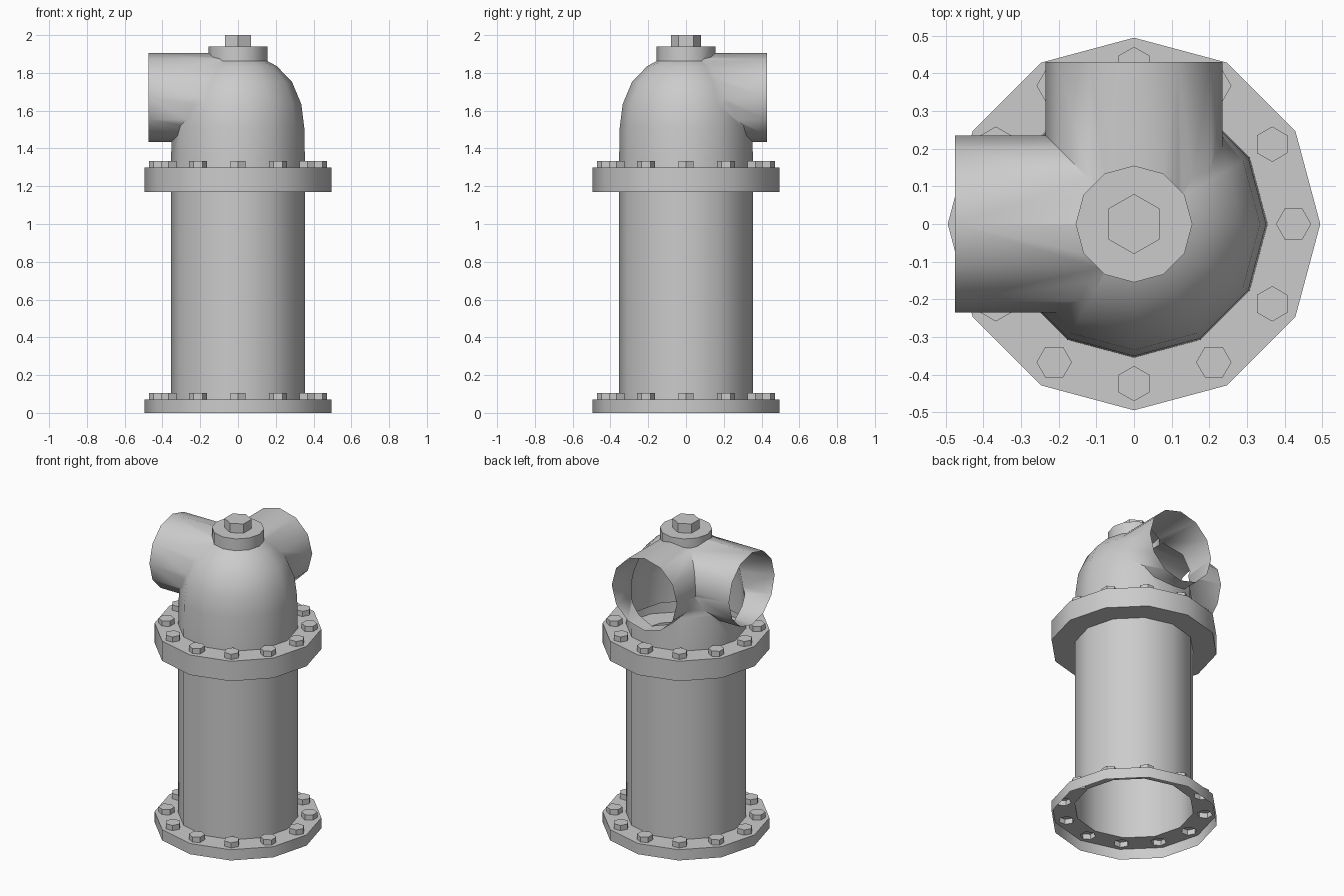
import bpy, bmesh
from math import pi, cos, sin
from mathutils import Matrix, Vector

if "Cube" in bpy.data.objects:
    bpy.data.objects.remove(bpy.data.objects["Cube"])


def lathe(bm, profile, sides, matrix=Matrix()):
    """Closed solid turned round z from (radius, z) points."""
    rings = [[bm.verts.new(matrix @ Vector((r * cos(2 * pi * i / sides),
                                            r * sin(2 * pi * i / sides), z)))
              for i in range(sides)] for r, z in profile]
    bm.faces.new(rings[0][::-1])
    bm.faces.new(rings[-1])
    for a, b in zip(rings, rings[1:]):
        for i in range(sides):
            j = (i + 1) % sides
            bm.faces.new((a[i], a[j], b[j], b[i]))


def make_object(name, bm):
    mesh = bpy.data.meshes.new(name)
    bm.to_mesh(mesh)
    bm.free()
    obj = bpy.data.objects.new(name, mesh)
    bpy.context.collection.objects.link(obj)
    return obj


def rot(angle, axis):
    return Matrix.Rotation(angle, 4, axis)


# Barrel with both flanges, bonnet dome and round cap
bm = bmesh.new()
lathe(bm, [(.495, 0), (.495, .07), (.355, .07), (.355, 1.17), (.495, 1.17),
           (.495, 1.30), (.355, 1.30), (.351, 1.51), (.335, 1.635),
           (.286, 1.752), (.205, 1.836), (.155, 1.863), (.155, 1.94)], 12)
hydrant = make_object("hydrant_body", bm)

# Two outlet pipes, facing -x and +y
pipes = []
for name, turn, end in (("left_outlet", rot(-pi / 2, 'Y'), .475),
                        ("back_outlet", rot(-pi / 2, 'X'), .43)):
    bm = bmesh.new()
    lathe(bm, [(.235, .05), (.235, end)], 12,
          Matrix.Translation((0, 0, 1.67)) @ turn)
    pipes.append(make_object(name, bm))

# Rings of hex bolts on both flanges, and the hex nut on top
bm = bmesh.new()
for top in (.07, 1.30):
    for k in range(12):
        lathe(bm, [(.047, top - .03), (.047, top + .034)], 6,
              rot(k * pi / 6, 'Z') @ Matrix.Translation((.424, 0, 0)))
lathe(bm, [(.08, 1.91), (.08, 2.0)], 6, rot(pi / 6, 'Z'))
bolts = make_object("bolts_and_nut", bm)

# Weld everything into one shell
for part in pipes + [bolts]:
    mod = hydrant.modifiers.new("join", 'BOOLEAN')
    mod.operation = 'UNION'
    mod.solver = 'EXACT'
    mod.object = part
depsgraph = bpy.context.evaluated_depsgraph_get()
hydrant.data = bpy.data.meshes.new_from_object(hydrant.evaluated_get(depsgraph))
hydrant.modifiers.clear()
for part in pipes + [bolts]:
    bpy.data.objects.remove(part)

# Open the underside and the mouths of the outlets
bm = bmesh.new()
bm.from_mesh(hydrant.data)
ends = [f for f in bm.faces
        if all(v.co.z < .001 for v in f.verts)
        or all(v.co.x < -.474 and v.co.z > 1.4 for v in f.verts)
        or all(v.co.y > .429 and v.co.z > 1.4 for v in f.verts)]
bmesh.ops.delete(bm, geom=ends, context='FACES')
bm.to_mesh(hydrant.data)
bm.free()

bpy.ops.object.select_all(action='DESELECT')
hydrant.select_set(True)
bpy.context.view_layer.objects.active = hydrant
bpy.ops.object.shade_smooth_by_angle(angle=.9)
